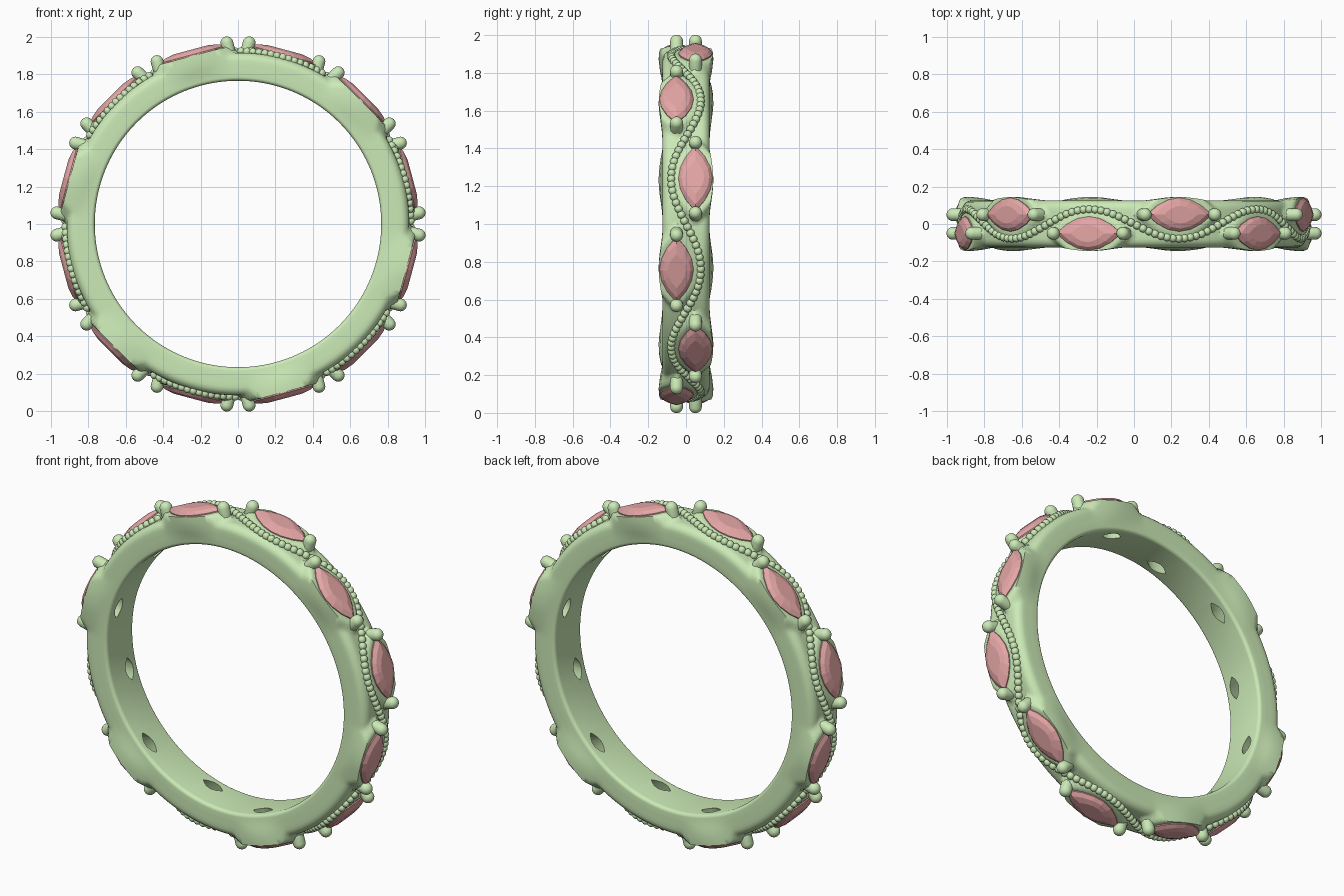
import bpy, bmesh, math
from mathutils import Vector, Matrix

if "Cube" in bpy.data.objects:
    bpy.data.objects.remove(bpy.data.objects["Cube"])

GEMS, LEN, WID = 12, 0.18, 0.09      # stone count, half length, half width
TAU = math.tau

def material(name, col):
    m = bpy.data.materials.new(name)
    m.diffuse_color = (*col, 1)
    m.use_nodes = True
    m.node_tree.nodes["Principled BSDF"].inputs["Base Color"].default_value = m.diffuse_color
    return m

METAL = material("green_metal", (0.60, 0.82, 0.47))
STONE = material("red_stone", (0.78, 0.38, 0.38))

def finish(bm, name, mat, angle=None):
    bmesh.ops.recalc_face_normals(bm, faces=bm.faces)
    me = bpy.data.meshes.new(name)
    bm.to_mesh(me)
    bm.free()
    ob = bpy.data.objects.new(name, me)
    bpy.context.collection.objects.link(ob)
    me.materials.append(mat)
    if angle:
        smooth(ob, angle)
    return ob

def smooth(ob, angle):
    bpy.ops.object.select_all(action='DESELECT')
    bpy.context.view_layer.objects.active = ob
    ob.select_set(True)
    bpy.ops.object.shade_smooth_by_angle(angle=math.radians(angle))

def step(a, b, x):
    x = min(1, max(0, (x - a) / (b - a)))
    return x * x * (3 - 2 * x)

def gem_angle(k):
    return math.radians(15 + 30 * k)

def gem_side(k):
    return 1 if k % 2 == 0 else -1

def place(a, n, t, y):
    # n = outward distance, t = along the ring, y = across the band
    return Vector((n * math.cos(a) - t * math.sin(a), y,
                   1 + n * math.sin(a) + t * math.cos(a)))

def marquise(n_side=8):
    pts = []
    for i in range(2 * n_side):
        u = -1 + 2 * (i % n_side) / n_side
        s = 1 if i < n_side else -1
        pts.append((s * u * LEN, s * WID * (1 - u * u)))
    return pts

def loft(bm, k, levels, n_side=8):
    # stacked marquise outlines: (distance, scale)
    a, yc = gem_angle(k), 0.05 * gem_side(k)
    rings = [[bm.verts.new(place(a, n, t * s, yc + v * s)) for t, v in marquise(n_side)]
             for n, s in levels]
    c = len(rings[0])
    for r0, r1 in zip(rings, rings[1:]):
        for i in range(c):
            bm.faces.new((r0[i], r0[(i + 1) % c], r1[(i + 1) % c], r1[i]))
    bm.faces.new(rings[0])
    bm.faces.new(rings[-1])

# Band: rounded section swept round, swelling into a flat seat under every stone
def section():
    pts = []
    for cr, cy, rad, a0 in ((0.87, 0.08, 0.045, 0), (0.785, 0.105, 0.02, 90),
                            (0.785, -0.105, 0.02, 180), (0.87, -0.08, 0.045, 270)):
        for i in range(6):
            a = math.radians(a0 + 18 * i)
            pts.append((cr + rad * math.cos(a), cy + rad * math.sin(a)))
        if a0 == 0:
            pts += [(0.845, 0.125), (0.82, 0.125)]
        elif a0 == 180:
            pts += [(0.82, -0.125), (0.845, -0.125)]
    return pts + [(0.915, -0.08 + 0.16 * i / 9) for i in range(1, 9)]

def swell(r, y, th):
    k = math.floor(th / math.radians(30))
    d, s = th - gem_angle(k), gem_side(k)
    t = r * math.tan(d)
    m = (t / 0.215) ** 2 + abs(y - 0.05 * s) / 0.105
    w = step(1.4, 0.95, m) * step(0.855, 0.885, r)
    r2 = r + (0.931 / math.cos(d) - r) * w
    if y * s > 0:
        fall = max(0, 1 - (t / 0.2) ** 2) ** 2
        y += s * 0.021 * fall * step(0.79, 0.885, r) * step(0.04, 0.1, abs(y))
    return r2, y

bm = bmesh.new()
N, sec, rings = 360, section(), []
for i in range(N):
    th = TAU * i / N
    ring = []
    for r, y in sec:
        r2, y2 = swell(r, y, th)
        ring.append(bm.verts.new(place(th, r2, 0, y2)))
    rings.append(ring)
for i in range(N):
    a, b = rings[i], rings[(i + 1) % N]
    for j in range(len(sec)):
        jj = (j + 1) % len(sec)
        bm.faces.new((a[j], a[jj], b[jj], b[j]))
band = finish(bm, "band", METAL)

# Tapered openings through the band behind the stones
bm = bmesh.new()
for k in range(GEMS):
    loft(bm, k, [(0.98, 0.97), (0.925, 0.97), (0.74, 0.27)])
cutter = finish(bm, "seat_cutter", METAL)
cutter.hide_render = True
mod = band.modifiers.new("seats", 'BOOLEAN')
mod.operation, mod.solver, mod.object = 'DIFFERENCE', 'EXACT', cutter
bpy.context.view_layer.objects.active = band
bpy.ops.object.modifier_apply(modifier="seats")
bpy.data.objects.remove(cutter)
smooth(band, 40)

# Faceted marquise stones
for k in range(GEMS):
    bm = bmesh.new()
    loft(bm, k, [(0.825, 0.05), (0.88, 0.55), (0.928, 1.0), (0.937, 1.0),
                 (0.954, 0.82), (0.964, 0.52)], 6)
    finish(bm, f"stone_{k + 1}", STONE)

# Round-topped prongs at both tips of every stone
bm = bmesh.new()
for k in range(GEMS):
    a, yc = gem_angle(k), 0.05 * gem_side(k)
    for s in (-1, 1):
        rot = Vector((0, 0, 1)).rotation_difference(
            Vector((math.cos(a), 0, math.sin(a)))).to_matrix().to_4x4()
        top = Matrix.Translation(place(a, 0.95, 0.193 * s, yc)) @ rot
        res = bmesh.ops.create_uvsphere(bm, u_segments=20, v_segments=12, radius=0.034, matrix=top)
        down = place(a, 0.86, 0.193 * s, yc) - place(a, 0.95, 0.193 * s, yc)
        nrm = -down.normalized()
        for v in res['verts']:          # stretch lower half into a post
            if (v.co - top.translation).dot(nrm) < -0.002:
                v.co += down
finish(bm, "prongs", METAL, 60)

# Wavy row of beads weaving between the stones
bm = bmesh.new()
BEADS = 180
for i in range(BEADS):
    th = TAU * (i + 0.5) / BEADS
    p = place(th, 0.922, 0, -0.078 * math.sin(6 * th))
    bmesh.ops.create_uvsphere(bm, u_segments=14, v_segments=8, radius=0.0215,
                              matrix=Matrix.Translation(p))
finish(bm, "bead_row", METAL, 60)
